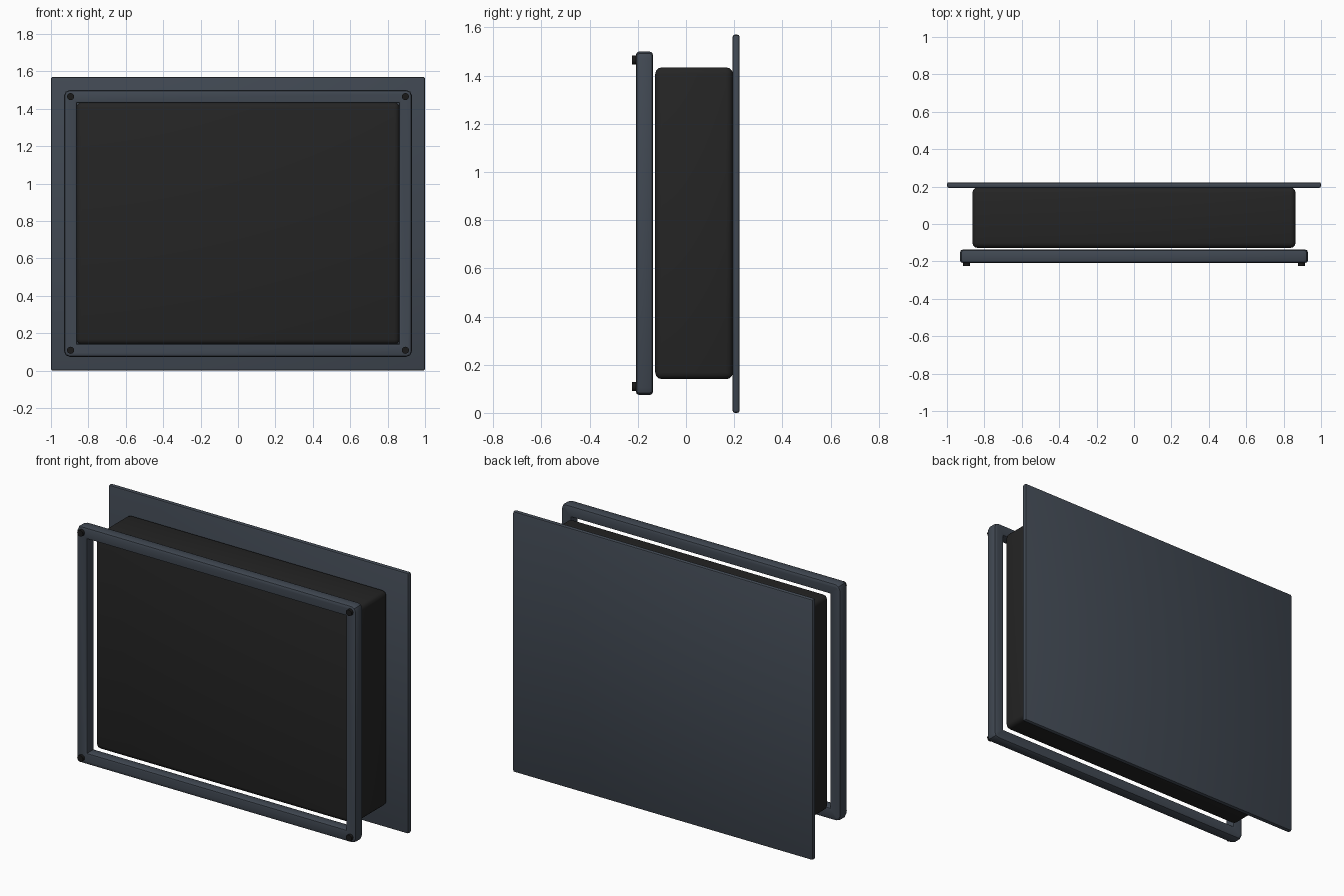
import bpy, bmesh, math
from mathutils import Matrix, Vector

if "Cube" in bpy.data.objects:
    bpy.data.objects.remove(bpy.data.objects["Cube"], do_unlink=True)


def material(name, rgb):
    m = bpy.data.materials.new(name)
    m.use_nodes = True
    m.diffuse_color = (*rgb, 1)
    m.node_tree.nodes["Principled BSDF"].inputs["Base Color"].default_value = (*rgb, 1)
    return m


slate = material("slate_metal", (0.052, 0.065, 0.085))
charcoal = material("charcoal_housing", (0.018, 0.018, 0.018))
black = material("black_bolt", (0.01, 0.01, 0.01))


def finish(bm, name, mat):
    bmesh.ops.recalc_face_normals(bm, faces=bm.faces)
    me = bpy.data.meshes.new(name)
    bm.to_mesh(me)
    bm.free()
    me.materials.append(mat)
    ob = bpy.data.objects.new(name, me)
    bpy.context.collection.objects.link(ob)
    bpy.ops.object.select_all(action="DESELECT")
    ob.select_set(True)
    bpy.context.view_layer.objects.active = ob
    bpy.ops.object.shade_smooth_by_angle(angle=math.radians(35))
    return ob


def bevel(bm, edges, width, segments):
    bmesh.ops.bevel(bm, geom=list(edges), offset=width, segments=segments,
                    profile=0.5, affect="EDGES", clamp_overlap=True)


def box(name, lo, hi, width, segments, mat):
    lo, hi = Vector(lo), Vector(hi)
    bm = bmesh.new()
    bmesh.ops.create_cube(bm, size=1, matrix=Matrix.Translation((lo + hi) / 2)
                          @ Matrix.Diagonal((*(hi - lo), 1)))
    bevel(bm, bm.edges, width, segments)
    return finish(bm, name, mat)


# Mounting plate and housing
box("back_plate", (-1, 0.193, 0), (1, 0.223, 1.57), 0.01, 2, slate)
box("housing", (-0.864, -0.128, 0.14), (0.864, 0.195, 1.434), 0.028, 3, charcoal)

# Front frame: rectangular ring with softened edges and crisp inner corners
MID, HALF_X, HALF_Z, BAR = 0.787, 0.93, 0.713, 0.07
FRONT, BACK = -0.208, -0.137
bm = bmesh.new()


def loop(inset, y):
    return [bm.verts.new((sx * (HALF_X - inset), y, MID + sz * (HALF_Z - inset)))
            for sx, sz in ((-1, -1), (1, -1), (1, 1), (-1, 1))]


rings = [loop(0, FRONT), loop(0, BACK), loop(BAR, BACK), loop(BAR, FRONT)]
for a, b in zip(rings, rings[1:] + rings[:1]):
    for i in range(4):
        j = (i + 1) % 4
        bm.faces.new((a[i], a[j], b[j], b[i]))
bm.normal_update()
corners = [bm.edges.get((rings[0][i], rings[1][i])) for i in range(4)]
bevel(bm, corners, 0.03, 2)
rims = [e for e in bm.edges if abs(e.verts[0].co.y - e.verts[1].co.y) < 0.001
        and e.calc_face_angle(0) > 1]
bevel(bm, rims, 0.014, 2)
finish(bm, "front_frame", slate)

# Corner bolts
for side, sx in (("left", 1), ("right", -1)):
    for level, sz in (("lower", -1), ("upper", 1)):
        bm = bmesh.new()
        place = Matrix.Translation((sx * (HALF_X - BAR / 2), -0.209, MID + sz * (HALF_Z - BAR / 2)))
        bmesh.ops.create_cone(bm, cap_ends=True, segments=16, radius1=0.019, radius2=0.019,
                              depth=0.032, matrix=place @ Matrix.Rotation(math.pi / 2, 4, "X"))
        finish(bm, f"{level}_{side}_bolt", black)
